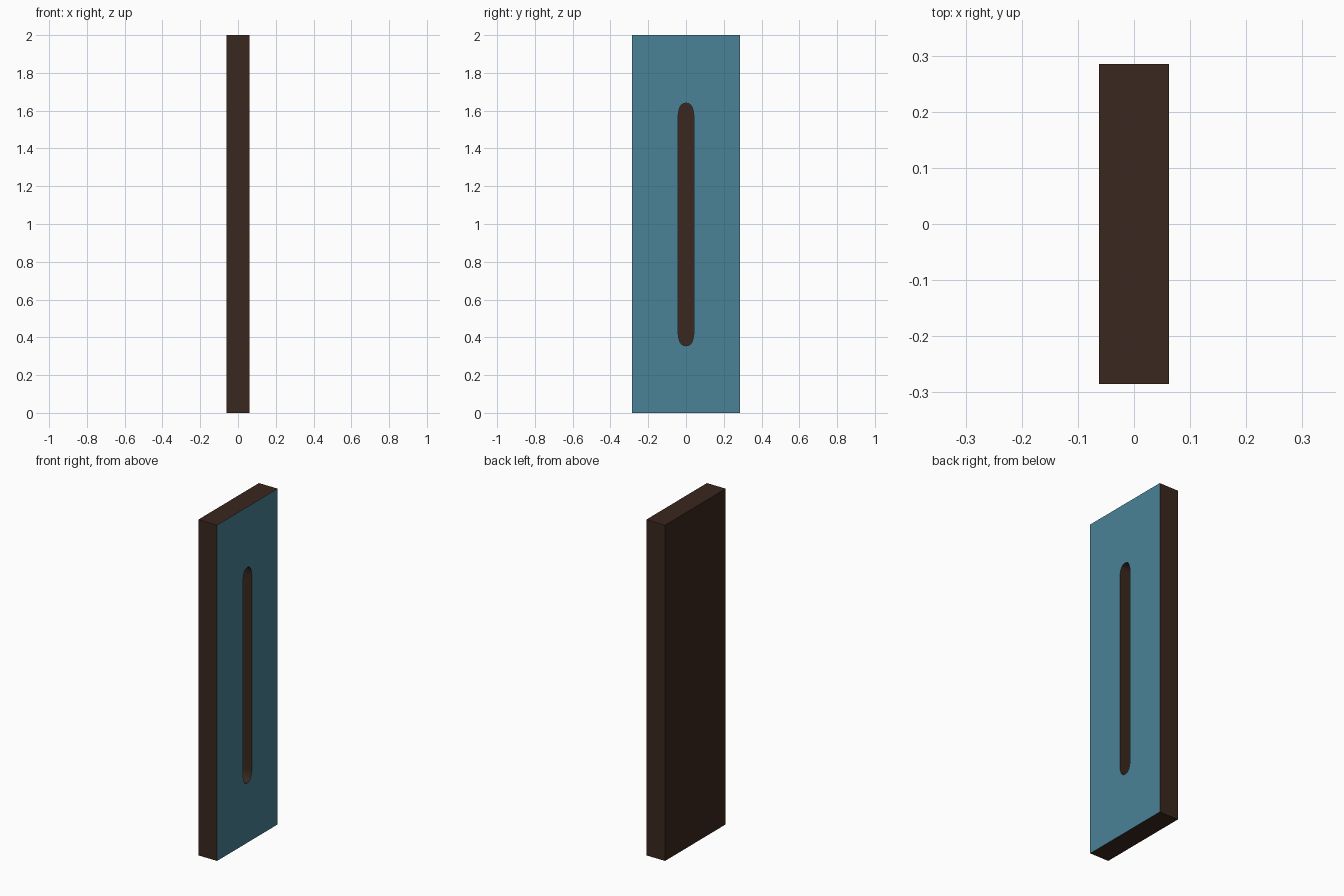
import bpy, bmesh, math

if "Cube" in bpy.data.objects:
    bpy.data.objects.remove(bpy.data.objects["Cube"])

W, D, H = 0.124, 0.57, 2.0      # thickness (x), width (y), height (z)
SLOT_HALF, SLOT_LO, SLOT_HI = 0.042, 0.355, 1.64
END, DEPTH = 0.085, 0.09        # rounded end length, recess depth


def material(name, rgb):
    m = bpy.data.materials.new(name)
    m.diffuse_color = (*rgb, 1)
    m.use_nodes = True
    m.node_tree.nodes["Principled BSDF"].inputs["Base Color"].default_value = m.diffuse_color
    return m


def add_object(name, bm, mats):
    me = bpy.data.meshes.new(name)
    bm.to_mesh(me)
    bm.free()
    for m in mats:
        me.materials.append(m)
    ob = bpy.data.objects.new(name, me)
    bpy.context.collection.objects.link(ob)
    return ob


dark = material("dark_brown", (0.042, 0.021, 0.013))
teal = material("teal", (0.069, 0.223, 0.305))

# Slab with a teal face on +x
bm = bmesh.new()
bmesh.ops.create_cube(bm, size=1)
for v in bm.verts:
    v.co = (v.co.x * W, v.co.y * D, (v.co.z + 0.5) * H)
bm.normal_update()
for f in bm.faces:
    f.material_index = 1 if f.normal.x > 0.9 else 0
panel = add_object("door_panel", bm, [dark, teal])

# Slot cutter: long profile with squarish rounded ends
N = 12
outline = []
for centre, start in ((SLOT_HI - END, 0), (SLOT_LO + END, math.pi)):
    for i in range(N + 1):
        a = start + math.pi * i / N
        c, s = math.cos(a), math.sin(a)
        y = math.copysign(abs(c) ** 0.8, c) * SLOT_HALF
        z = math.copysign(abs(s) ** 0.8, s) * END
        outline.append((y, centre + z))
bm = bmesh.new()
face = bm.faces.new([bm.verts.new((W / 2 - DEPTH, y, z)) for y, z in outline])
ext = bmesh.ops.extrude_face_region(bm, geom=[face])
for v in ext["geom"]:
    if isinstance(v, bmesh.types.BMVert):
        v.co.x += DEPTH + 0.1
bmesh.ops.recalc_face_normals(bm, faces=bm.faces[:])
cutter = add_object("slot_cutter", bm, [dark])
cutter.hide_render = True
cutter.hide_set(True)

# Recessed slot
mod = panel.modifiers.new("slot", "BOOLEAN")
mod.operation = "DIFFERENCE"
mod.solver = "EXACT"
mod.object = cutter
